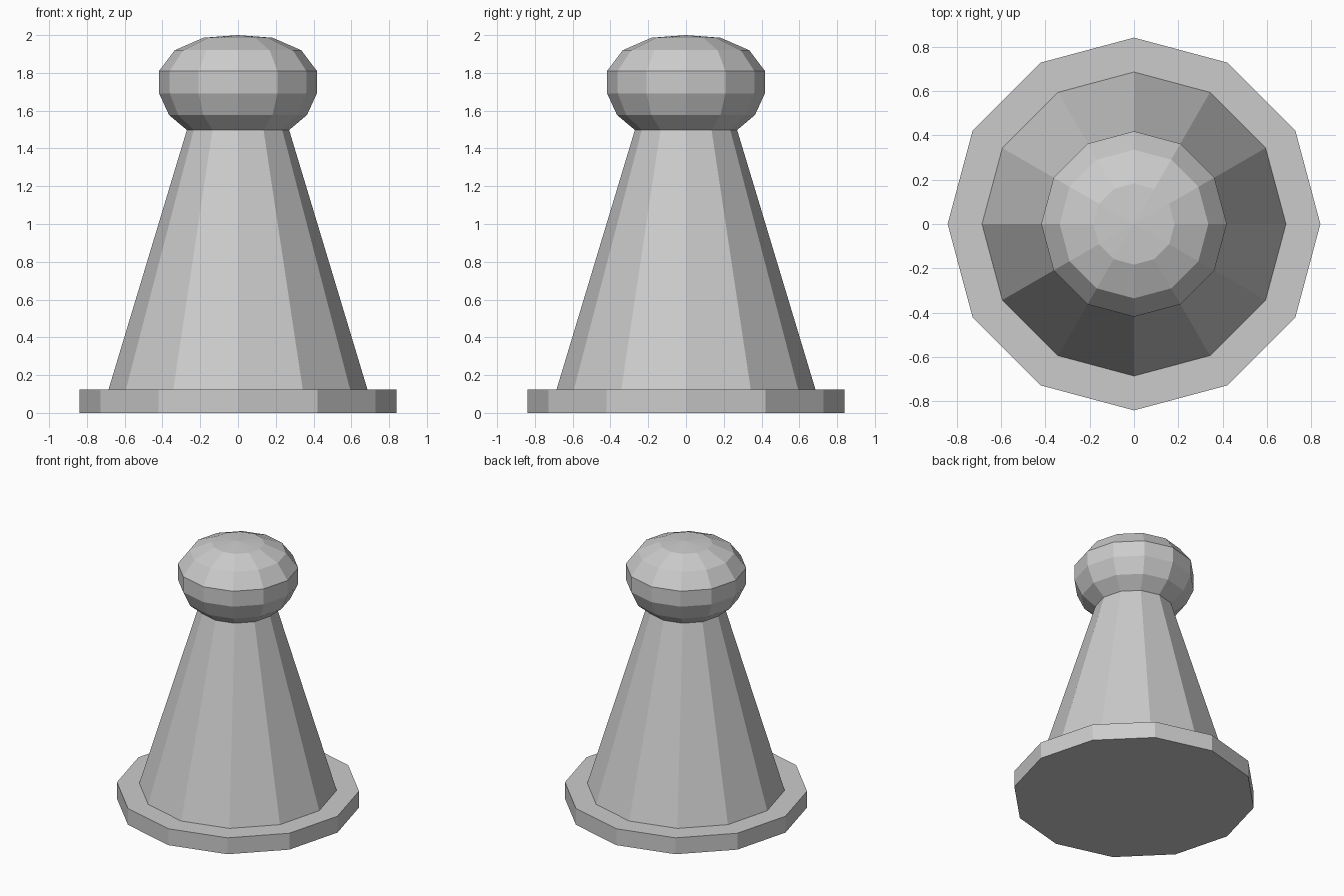
import bpy, bmesh
from math import cos, sin, tau

if "Cube" in bpy.data.objects:
    bpy.data.objects.remove(bpy.data.objects["Cube"])

SIDES = 12


def lathe(name, profile):
    """Revolve (radius, z) points, bottom to top; radius 0 makes a pole."""
    bm = bmesh.new()
    rings = []
    for r, z in profile:
        if r == 0:
            rings.append([bm.verts.new((0, 0, z))] * SIDES)
        else:
            rings.append([bm.verts.new((r * cos(tau * i / SIDES), r * sin(tau * i / SIDES), z))
                          for i in range(SIDES)])
    for low, high in zip(rings, rings[1:]):
        for i in range(SIDES):
            j = (i + 1) % SIDES
            bm.faces.new(dict.fromkeys((low[i], low[j], high[j], high[i])))
    # flat caps on open ends
    if profile[0][0] > 0:
        bm.faces.new(rings[0][::-1])
    if profile[-1][0] > 0:
        bm.faces.new(rings[-1])
    bmesh.ops.recalc_face_normals(bm, faces=bm.faces)
    mesh = bpy.data.meshes.new(name)
    bm.to_mesh(mesh)
    bm.free()
    obj = bpy.data.objects.new(name, mesh)
    bpy.context.collection.objects.link(obj)
    return obj


# Flat disc foot
lathe("base", [(0.84, 0), (0.84, 0.125)])
# Tapered body
lathe("body", [(0.685, 0.125), (0.27, 1.5)])
# Squashed ball on top
lathe("head", [(0.27, 1.497), (0.365, 1.577), (0.418, 1.692), (0.418, 1.81),
               (0.335, 1.92), (0.183, 1.986), (0, 2.0)])
